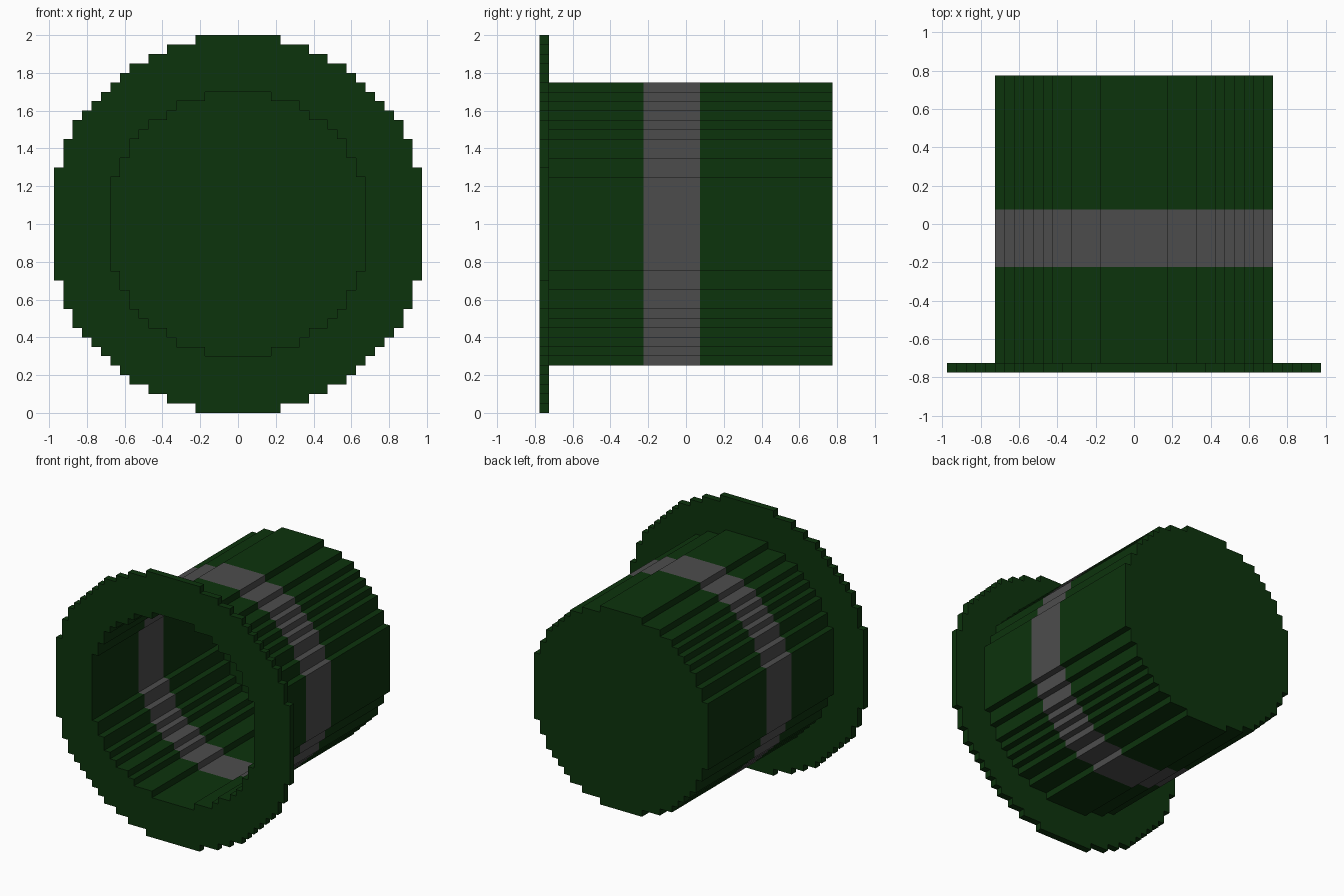
import bpy, bmesh

if "Cube" in bpy.data.objects:
    bpy.data.objects.remove(bpy.data.objects["Cube"], do_unlink=True)


def material(name, rgb):
    m = bpy.data.materials.new(name)
    m.use_nodes = True
    m.diffuse_color = (*rgb, 1)
    bsdf = next(n for n in m.node_tree.nodes if n.type == 'BSDF_PRINCIPLED')
    bsdf.inputs["Base Color"].default_value = (*rgb, 1)
    return m


GREEN = material("dark green", (0.0039, 0.0331, 0.0039))
GREY = material("band grey", (0.0732, 0.0732, 0.0732))

# Stepped circles: (half width, height where that width begins), lower quarter
BRIM = [(.225, 0), (.375, .05), (.475, .10), (.575, .15), (.625, .20), (.675, .25),
        (.725, .30), (.775, .35), (.825, .40), (.875, .45), (.925, .55), (.975, .70)]
CROWN = [(.175, .25), (.325, .30), (.425, .35), (.475, .40), (.525, .45),
         (.575, .50), (.625, .55), (.675, .65), (.725, .75)]
HOLE = [(.175, .30), (.325, .35), (.375, .40), (.475, .45), (.525, .50),
        (.575, .55), (.625, .65), (.675, .75)]


def outline(steps):
    """Mirror a stepped quarter into a full outline, counter-clockwise from the front."""
    quarter = []
    for i, (w, z) in enumerate(steps):
        if i:
            quarter.append((steps[i - 1][0], z))
        quarter.append((w, z))
    right = quarter + [(x, 2 - z) for x, z in reversed(quarter)]
    return right + [(-x, z) for x, z in reversed(right)]


def wall(bm, steps, ys, inward=False):
    """Sweep an outline along y through the given stations; returns the vertex rings."""
    pts = outline(steps)
    rings = [[bm.verts.new((x, y, z)) for x, z in pts] for y in ys]
    n = len(pts)
    for r0, r1 in zip(rings, rings[1:]):
        for i in range(n):
            j = (i + 1) % n
            quad = [r0[i], r1[i], r1[j], r0[j]]
            bm.faces.new(quad[::-1] if inward else quad)
    return rings


def finish(bm, name, mats):
    mesh = bpy.data.meshes.new(name)
    bm.to_mesh(mesh)
    bm.free()
    for m in mats:
        mesh.materials.append(m)
    obj = bpy.data.objects.new(name, mesh)
    bpy.context.collection.objects.link(obj)
    return obj


# Brim: flat ring with the head opening
bm = bmesh.new()
outer = wall(bm, BRIM, (-.775, -.725))
inner = wall(bm, HOLE, (-.775, -.725), inward=True)
for k, side in ((0, -1), (1, 1)):
    edges = []
    for ring in (outer[k], inner[k]):
        edges += [bm.edges.get((a, b)) for a, b in zip(ring, ring[1:] + ring[:1])]
    bmesh.ops.triangle_fill(bm, edges=edges, use_beauty=True, normal=(0, side, 0))
bmesh.ops.recalc_face_normals(bm, faces=bm.faces[:])
finish(bm, "brim", [GREEN])

# Crown: hollow stepped tube, closed at the back, with the band running through it
bm = bmesh.new()
outer = wall(bm, CROWN, (-.725, -.225, .075, .775))
inner = wall(bm, HOLE, (-.725, -.225, .075, .725), inward=True)
bm.faces.new(outer[-1][::-1])
bm.faces.new(inner[-1])
for f in bm.faces:
    f.material_index = int(-.225 < f.calc_center_median().y < .075)
finish(bm, "crown", [GREEN, GREY])
